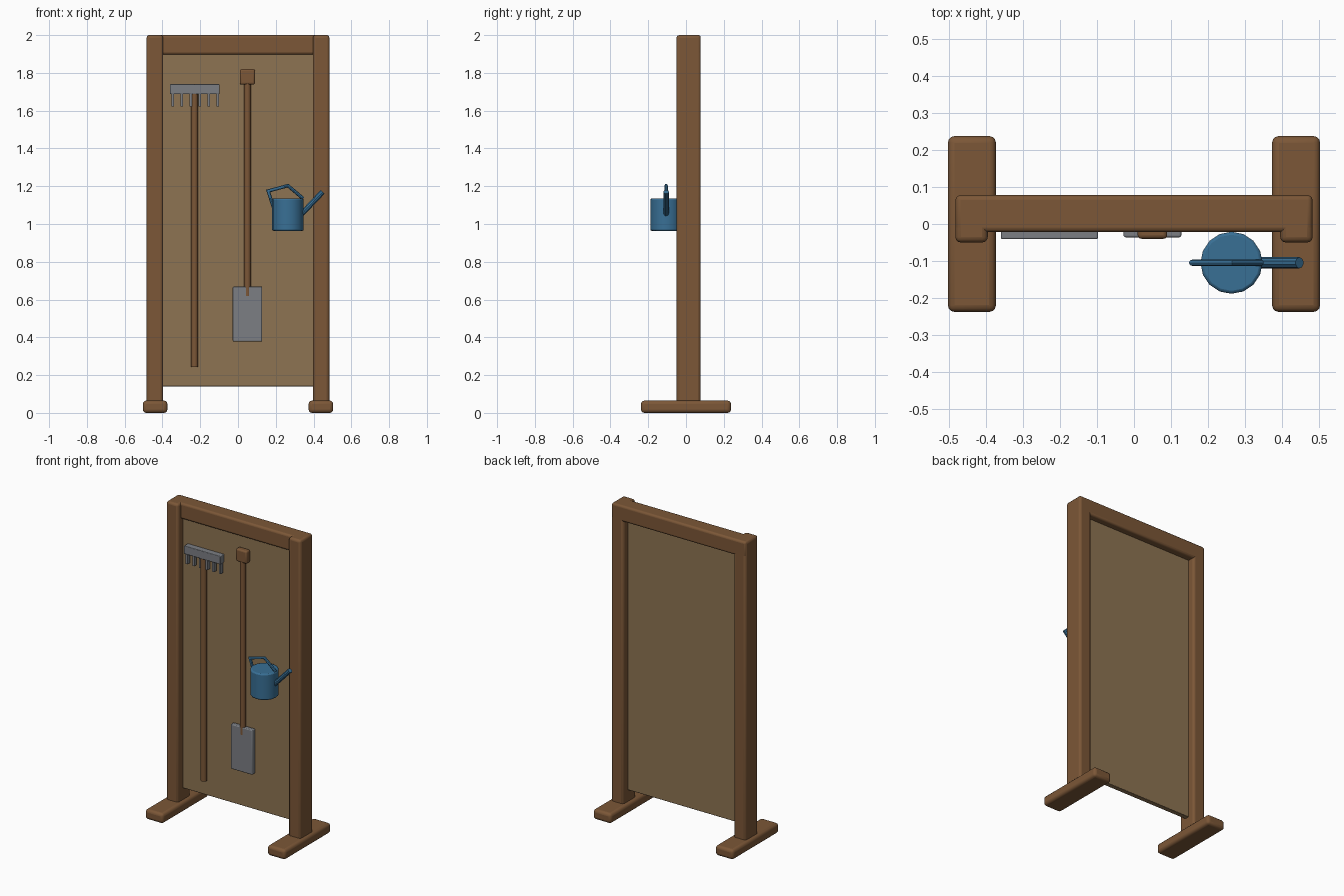
import bpy, bmesh
from mathutils import Vector

if "Cube" in bpy.data.objects:
    bpy.data.objects.remove(bpy.data.objects["Cube"])


def material(name, color):
    m = bpy.data.materials.new(name)
    m.diffuse_color = (*color, 1)
    m.use_nodes = True
    m.node_tree.nodes["Principled BSDF"].inputs["Base Color"].default_value = m.diffuse_color
    return m


WOOD = material("wood", (0.20, 0.095, 0.038))
BOARD = material("board", (0.27, 0.175, 0.085))
STEEL = material("steel", (0.20, 0.21, 0.23))
BLUE = material("blue_paint", (0.04, 0.16, 0.30))


def finish(name, bm, mat, bevel=0.0, segments=3):
    bmesh.ops.recalc_face_normals(bm, faces=bm.faces[:])
    mesh = bpy.data.meshes.new(name)
    bm.to_mesh(mesh)
    bm.free()
    mesh.materials.append(mat)
    ob = bpy.data.objects.new(name, mesh)
    bpy.context.collection.objects.link(ob)
    if bevel:
        b = ob.modifiers.new("bevel", "BEVEL")
        b.width, b.segments = bevel, segments
        b.limit_method, b.angle_limit = "ANGLE", 0.7
    bpy.ops.object.select_all(action="DESELECT")
    ob.select_set(True)
    bpy.context.view_layer.objects.active = ob
    bpy.ops.object.shade_smooth_by_angle(angle=0.6)
    return ob


def box(name, x, y, z, mat, bevel=0.0):
    """Box from (min, max) ranges on each axis."""
    bm = bmesh.new()
    bmesh.ops.create_cube(bm, size=1)
    for v in bm.verts:
        v.co = [(r[0] + r[1]) / 2 + c * (r[1] - r[0]) for r, c in zip((x, y, z), v.co)]
    return finish(name, bm, mat, bevel)


def tube(name, points, radius, sides, mat, bevel=0.0):
    """Capped tube lying in an xz plane, with mitred rings along the points."""
    pts = [Vector(p) for p in points]
    bm = bmesh.new()
    rings = []
    circle = bmesh.new()
    bmesh.ops.create_circle(circle, segments=sides, radius=radius)
    offsets = [v.co.copy() for v in circle.verts]
    circle.free()
    for i, p in enumerate(pts):
        d_in = (p - pts[i - 1]).normalized() if i else None
        d_out = (pts[i + 1] - p).normalized() if i < len(pts) - 1 else None
        t = ((d_in or d_out) + (d_out or d_in)).normalized()
        stretch = 1 / t.dot(d_in or d_out)
        side = Vector((0, 1, 0)).cross(t)
        rings.append([bm.verts.new(p + side * o.x * stretch + Vector((0, o.y, 0)))
                      for o in offsets])
    for a, b in zip(rings, rings[1:]):
        for k in range(sides):
            n = (k + 1) % sides
            bm.faces.new((a[k], a[n], b[n], b[k]))
    bm.faces.new(rings[0])
    bm.faces.new(rings[-1])
    return finish(name, bm, mat, bevel, 2)


# Frame: feet, posts, top rail and back board
for label, s in (("left", -1), ("right", 1)):
    box(f"{label}_foot", sorted((s * 0.374, s * 0.504)), (-0.238, 0.238), (0, 0.065), WOOD, 0.018)
    box(f"{label}_post", sorted((s * 0.396, s * 0.484)), (-0.05, 0.078), (0.05, 2.0), WOOD, 0.015)
box("top_rail", (-0.483, 0.483), (-0.022, 0.078), (1.897, 2.0), WOOD, 0.013)
box("back_board", (-0.41, 0.41), (0.0, 0.032), (0.14, 1.92), BOARD, 0.004)

# Rake: handle, head and six teeth
tube("rake_handle", [(-0.23, -0.022, 0.243), (-0.23, -0.022, 1.738)], 0.019, 12, WOOD)
box("rake_head", (-0.36, -0.098), (-0.041, 0.0), (1.687, 1.74), STEEL, 0.004)
for i in range(6):
    x = -0.345 + i * 0.0475
    box(f"rake_tooth_{i + 1}", (x - 0.007, x + 0.007), (-0.034, -0.01), (1.622, 1.70), STEEL)

# Shovel: handle, grip and blade
tube("shovel_handle", [(0.05, -0.02, 0.62), (0.05, -0.02, 1.76)], 0.018, 12, WOOD)
box("shovel_grip", (0.01, 0.09), (-0.04, 0.0), (1.738, 1.82), WOOD, 0.01)
box("shovel_blade", (-0.028, 0.128), (-0.036, -0.005), (0.378, 0.668), STEEL, 0.005)

# Watering can: body, spout and angular handle
Y = -0.105
tube("can_body", [(0.264, Y, 0.964), (0.264, Y, 1.135)], 0.084, 16, BLUE, 0.008)
tube("can_spout", [(0.32, Y, 1.035), (0.448, Y, 1.17)], 0.015, 10, BLUE)
tube("can_handle", [(0.187, Y, 1.09), (0.16, Y, 1.175), (0.264, Y, 1.203), (0.345, Y, 1.135)],
     0.009, 8, BLUE)
